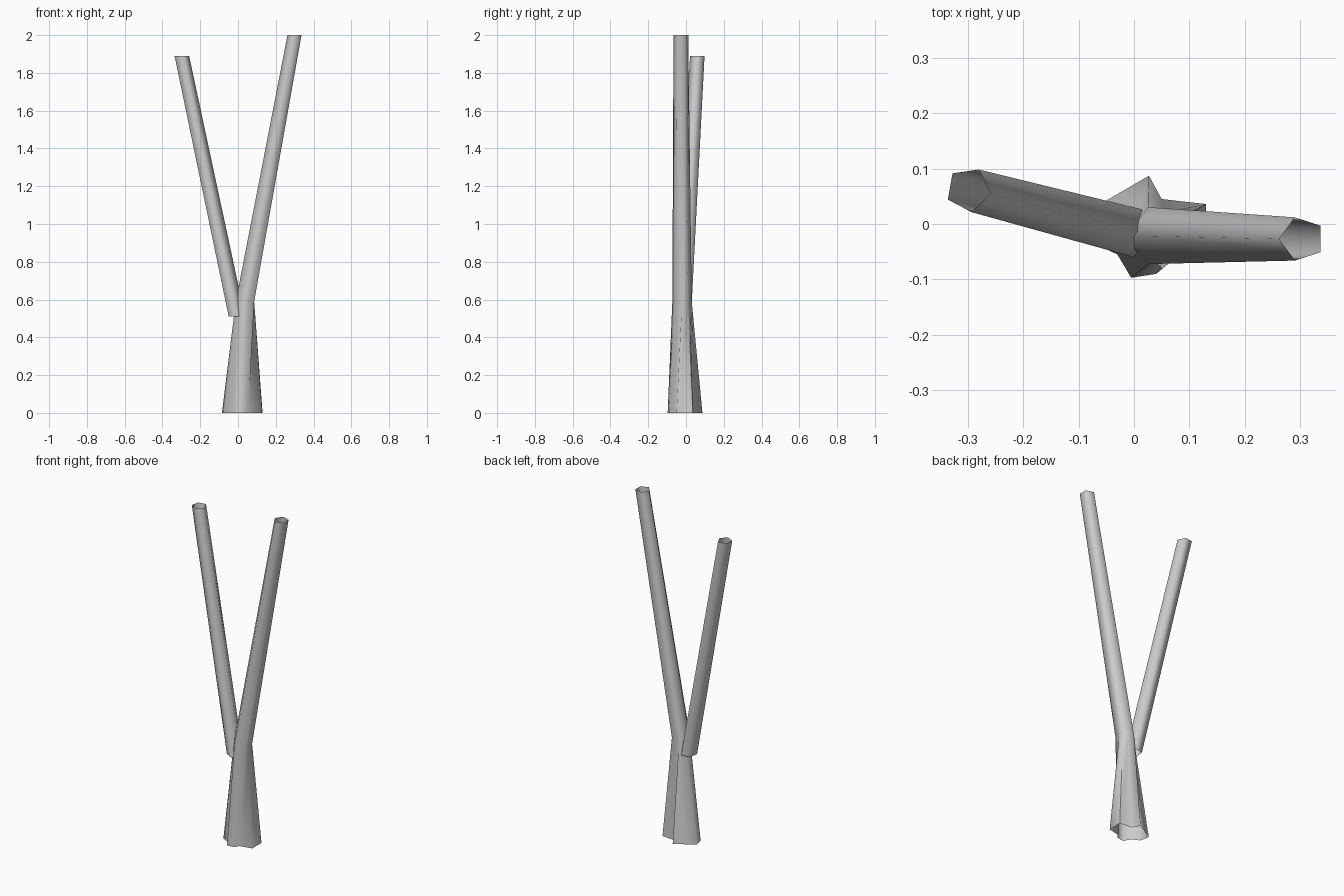
import bpy, bmesh
from math import cos, sin, radians

if "Cube" in bpy.data.objects:
    bpy.data.objects.remove(bpy.data.objects["Cube"])


def pentagon(cx, cy, z, r, start, split=False):
    """Flat five-sided ring, optionally with a point in the middle of each side."""
    corners = [(cx + r * cos(radians(start + 72 * i)),
                cy + r * sin(radians(start + 72 * i)), z) for i in range(5)]
    if not split:
        return corners
    ring = []
    for i, a in enumerate(corners):
        b = corners[(i + 1) % 5]
        ring += [a, tuple((p + q) / 2 for p, q in zip(a, b))]
    return ring


def open_tube(name, rings):
    """Skin matching rings, ends left open."""
    bm = bmesh.new()
    loops = [[bm.verts.new(p) for p in ring] for ring in rings]
    n = len(loops[0])
    for lo, hi in zip(loops, loops[1:]):
        for i in range(n):
            j = (i + 1) % n
            bm.faces.new((lo[i], lo[j], hi[j], hi[i]))
    mesh = bpy.data.meshes.new(name)
    bm.to_mesh(mesh)
    bm.free()
    obj = bpy.data.objects.new(name, mesh)
    bpy.context.collection.objects.link(obj)
    bpy.ops.object.select_all(action='DESELECT')
    obj.select_set(True)
    bpy.context.view_layer.objects.active = obj
    bpy.ops.object.shade_smooth_by_angle(angle=radians(80))
    return obj


# Trunk: lobed root outline, running up into the taller right branch
root = [(0.027, 0.087), (-0.085, 0.022), (-0.072, -0.035), (-0.03, -0.055),
        (-0.005, -0.097), (0.04, -0.09), (0.055, -0.064), (0.128, -0.05),
        (0.13, 0.036), (0.05, 0.045)]
open_tube("trunk", [
    [(x, y, 0) for x, y in root],
    pentagon(0.042, -0.021, 0.59, 0.054, 108, True),
    pentagon(0.303, -0.027, 2.0, 0.041, 108, True),
])

# Side branch: leans left, its foot buried in the trunk
open_tube("side_branch", [
    pentagon(-0.008, -0.014, 0.51, 0.046, 62),
    pentagon(-0.299, 0.062, 1.89, 0.041, 62),
])
